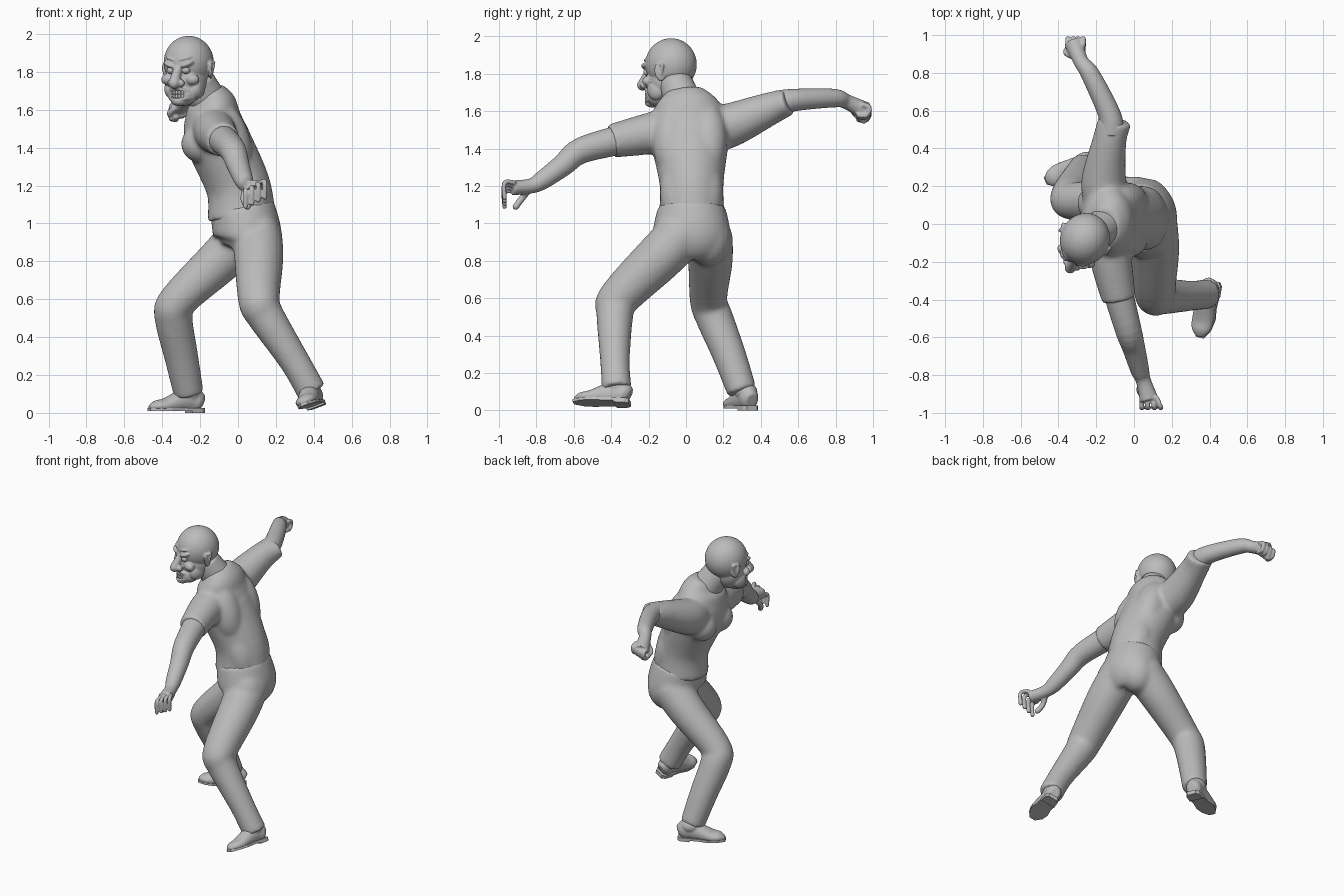
import bpy, bmesh, math
from mathutils import Vector, Matrix, Euler

cube = bpy.data.objects.get("Cube")
if cube:
    bpy.data.objects.remove(cube)

GREY = (0.5, 0.5, 0.5, 1)
clay = bpy.data.materials.new("clay grey")
clay.use_nodes = True
clay.diffuse_color = GREY
clay.node_tree.nodes["Principled BSDF"].inputs["Base Color"].default_value = GREY

X, Y, Z = Vector((1, 0, 0)), Vector((0, 1, 0)), Vector((0, 0, 1))


def spline(rows, steps):
    """Smooth curve through rows of (x, y, z, side radius, other radius)."""
    rows = [Vector(row) for row in rows]
    last = len(rows) - 1
    curve = []
    for i in range(last):
        before, start, end, after = (rows[max(0, min(last, i + k))] for k in (-1, 0, 1, 2))
        leave, arrive = (end - before) / 2, (after - start) / 2
        for step in range(steps):
            t = step / steps
            ease = t * t * (3 - 2 * t)
            curve.append(start.lerp(end, ease) + leave * t * (1 - t) ** 2 - arrive * t * t * (1 - t))
    return curve + [rows[last]]


def tube(bm, rows, ref=Y, sides=32, floor=None):
    """Loft of ellipses; the first radius lies along ref, a single radius means round."""
    path = spline([row if len(row) == 5 else (*row, row[-1]) for row in rows], 5)
    last = len(path) - 1
    rings = []
    for i, point in enumerate(path):
        ahead, behind = path[min(i + 1, last)], path[max(i - 1, 0)]
        tangent = Vector((ahead - behind)[:3]).normalized()
        side = (ref - tangent * ref.dot(tangent)).normalized()
        other = tangent.cross(side)
        *centre, wide, deep = point
        ring = []
        for k in range(sides):
            angle = math.tau * k / sides
            co = Vector(centre) + side * (wide * math.cos(angle)) + other * (deep * math.sin(angle))
            if floor is not None:
                co.z = max(co.z, floor)
            ring.append(bm.verts.new(co))
        rings.append(ring)
    for lower, upper in zip(rings, rings[1:]):
        for k in range(sides):
            n = (k + 1) % sides
            bm.faces.new((lower[k], lower[n], upper[n], upper[k]))
    bm.faces.new(rings[0][::-1])
    bm.faces.new(rings[-1])


def ball(bm, centre, radii, turn=(0, 0, 0)):
    rotation = Euler([math.radians(angle) for angle in turn]).to_matrix().to_4x4()
    matrix = Matrix.Translation(centre) @ rotation @ Matrix.Diagonal((*radii, 1))
    bmesh.ops.create_uvsphere(bm, u_segments=36, v_segments=24, radius=1, matrix=matrix)


def finger(bm, points, radius):
    """Round-ended tube of constant thickness."""
    tube(bm, [(*point, radius) for point in points], ref=X + Z, sides=12)
    for point in (points[0], points[-1]):
        ball(bm, point, (radius, radius, radius))


def finish(name, bm, voxel=0, smooth=0, place=None):
    """Turn the mesh into an object, optionally fusing its pieces into one skin."""
    bmesh.ops.recalc_face_normals(bm, faces=bm.faces)
    mesh = bpy.data.meshes.new(name)
    bm.to_mesh(mesh)
    bm.free()
    mesh.materials.append(clay)
    obj = bpy.data.objects.new(name, mesh)
    bpy.context.collection.objects.link(obj)
    if place:
        obj.matrix_world = place
    mesh.shade_smooth()
    if voxel:
        remesh = obj.modifiers.new("fuse", 'REMESH')
        remesh.mode = 'VOXEL'
        remesh.voxel_size = voxel
        remesh.use_smooth_shade = True
        soften = obj.modifiers.new("soften", 'SMOOTH')
        soften.iterations = smooth
    return obj


# Trousers: pelvis, striding legs and buttocks fused together
bm = bmesh.new()
tube(bm, [(.02, .03, 1.09, .18, .17), (.05, .03, .93, .21, .18), (.03, .03, .85, .16, .13)])
tube(bm, [(.1, 0, .96, .13), (.11, -.14, .82, .13), (.11, -.36, .6, .11), (.14, -.38, .52, .1),
          (.3, -.38, .27, .08), (.39, -.37, .11, .08)])
tube(bm, [(.03, .12, .93, .13), (-.1, .13, .8, .12), (-.32, .12, .59, .1), (-.34, .15, .5, .1),
          (-.3, .23, .3, .09), (-.26, .3, .1, .08)])
ball(bm, (.11, -.05, .92), (.12, .13, .15))
ball(bm, (.07, .12, .92), (.12, .12, .15))
finish("trousers", bm, .011, 18)

# Shirt: torso with chest, back muscles and sleeves
bm = bmesh.new()
tube(bm, [(.02, .03, 1.02, .18), (0, .03, 1.2, .17), (-.11, .02, 1.45, .21, .17),
          (-.13, .01, 1.56, .2, .15), (-.13, 0, 1.64, .17, .12), (-.15, -.01, 1.71, .1, .07)])
for s in (-1, 1):
    ball(bm, (-.2, .02 + s * .09, 1.42), (.1, .1, .1))
    ball(bm, (-.04, .02 + s * .1, 1.45), (.1, .1, .2), (0, -18, 0))
    ball(bm, (.05, .03 + s * .07, 1.17), (.1, .1, .2), (0, -16, 0))
tube(bm, [(-.13, -.08, 1.51, .11), (-.12, -.2, 1.48, .11), (-.08, -.4, 1.44, .09)], ref=X)
tube(bm, [(-.13, .08, 1.5, .12), (-.16, .22, 1.52, .12), (-.13, .44, 1.61, .09),
          (-.1, .55, 1.65, .09, .07)], ref=X)
finish("shirt", bm, .011, 14)

# Lowered arm with an open hand
bm = bmesh.new()
tube(bm, [(-.09, -.34, 1.45, .08), (-.03, -.56, 1.39, .07), (0, -.66, 1.31, .06), (.03, -.77, 1.23, .05),
          (.05, -.83, 1.2, .04), (.08, -.93, 1.19, .05, .04)], ref=X)
for i in range(4):
    base = Vector((.04 + .027 * i, -.92, 1.17 + .016 * i))
    spread = X * (i / 150)
    finger(bm, [base, base - Y * .05 + spread, base - Y * .05 - Z * .08 + spread], .013)
finger(bm, [(.04, -.84, 1.18), (.03, -.88, 1.13), (.05, -.91, 1.09)], .018)
finish("lowered_arm", bm, .006, 4)

# Raised arm with a closed fist
bm = bmesh.new()
tube(bm, [(-.12, .48, 1.64, .07), (-.13, .58, 1.66, .06), (-.23, .79, 1.67, .05), (-.28, .86, 1.65, .04),
          (-.32, .96, 1.6, .05)], ref=X)
for i in range(4):
    base = Vector((-.35 + .027 * i, .95, 1.61 + .008 * i))
    finger(bm, [base, base + Y * .03 - Z * .015, base + Y * .015 - Z * .055, base - Y * .025 - Z * .055], .015)
finger(bm, [(-.33, .89, 1.61), (-.36, .91, 1.58), (-.33, .95, 1.55)], .017)
finish("raised_arm", bm, .006, 4)

# Neck
bm = bmesh.new()
tube(bm, [(-.14, 0, 1.62, .1), (-.22, -.06, 1.76, .09)])
finish("neck", bm)

# Head: turned over the shoulder, all face parts share one local frame
facing = Matrix.Translation((-.26, -.08, 1.8)) @ Matrix.Rotation(math.radians(-27), 4, 'Z')
bm = bmesh.new()
ball(bm, (0, 0, .05), (.13, .14, .14))
ball(bm, (0, -.02, -.04), (.11, .11, .12))
ball(bm, (0, -.07, -.12), (.08, .07, .06))
ball(bm, (0, -.11, -.16), (.04, .04, .02))
tube(bm, [(0, -.12, .03, .02), (0, -.17, -.06, .03)], ref=X)
ball(bm, (0, -.17, -.06), (.03, .03, .03))
for s in (-1, 1):
    # Brow, forehead crease, cheek, nostril, jaw muscle and ear
    ball(bm, (s * .05, -.12, .04), (.04, .03, .016), (0, -s * 22, s * 22))
    ball(bm, (s * .04, -.12, .07), (.04, .02, .01), (0, -s * 15, s * 18))
    ball(bm, (s * .07, -.1, -.04), (.04, .03, .03))
    ball(bm, (s * .03, -.15, -.06), (.02, .02, .02))
    ball(bm, (s * .08, -.05, -.09), (.03, .05, .05))
    ball(bm, (s * .13, 0, .01), (.01, .03, .05), (12, 0, s * 25))
    finger(bm, [(s * .13, -.02, .04), (s * .14, .02, .05), (s * .13, 0, -.03)], .008)
# Snarling lips
for z, bend in ((-.086, .009), (-.152, -.009)):
    finger(bm, [(x * .034, x * x * .014 - .142, z - bend * abs(x)) for x in range(-2, 3)], .01)
finish("head", bm, .005, 4, facing)

# Eyes and teeth
bm = bmesh.new()
for s in (-1, 1):
    ball(bm, (s * .044, -.12, .008), (.023, .021, .019))
finish("eyes", bm, place=facing)
bm = bmesh.new()
for i in range(-3, 4):
    for z in (-.11, -.13):
        ball(bm, (i * .0155, i * i * .003 - .14, z), (.008, .011, .013))
finish("teeth", bm, place=facing)


# Shoes: upper, welted sole and heel block
def slab(bm, rows, low, high):
    outline = [(width, y) for y, width in rows] + [(-width, y) for y, width in reversed(rows)]
    base = bm.faces.new([bm.verts.new((x, y, low)) for x, y in outline])
    raised = bmesh.ops.extrude_face_region(bm, geom=[base])["geom"]
    corners = [item for item in raised if isinstance(item, bmesh.types.BMVert)]
    bmesh.ops.translate(bm, vec=Z * (high - low), verts=corners)


def shoe(name, place):
    bm = bmesh.new()
    tube(bm, [(0, .075, .05, .03, .04), (0, .05, .06, .05, .06), (0, 0, .07, .05, .07),
              (0, -.13, .04, .06, .04), (0, -.19, .035, .05, .03), (0, -.226, .03, .02, .01)], ref=X, floor=.02)
    ball(bm, (0, 0, .1), (.06, .07, .05))
    finish(name + "_upper", bm, .006, 3, place)
    bm = bmesh.new()
    sole = [(.08, .03), (.06, .045), (0, .05), (-.06, .05), (-.12, .06), (-.18, .05), (-.23, .02)]
    slab(bm, sole, .01, .026)
    slab(bm, sole[:3], 0, .012)
    finish(name + "_sole", bm, place=place).data.shade_flat()


def stand(x, y, z, heading, roll=0):
    turn = Matrix.Rotation(math.radians(heading), 4, 'Z') @ Matrix.Rotation(math.radians(roll), 4, 'Y')
    return Matrix.Translation((x, y, z)) @ turn


shoe("planted_shoe", stand(-.26, .32, 0, -66))
shoe("trailing_shoe", stand(.41, -.38, .03, -14, -20))
